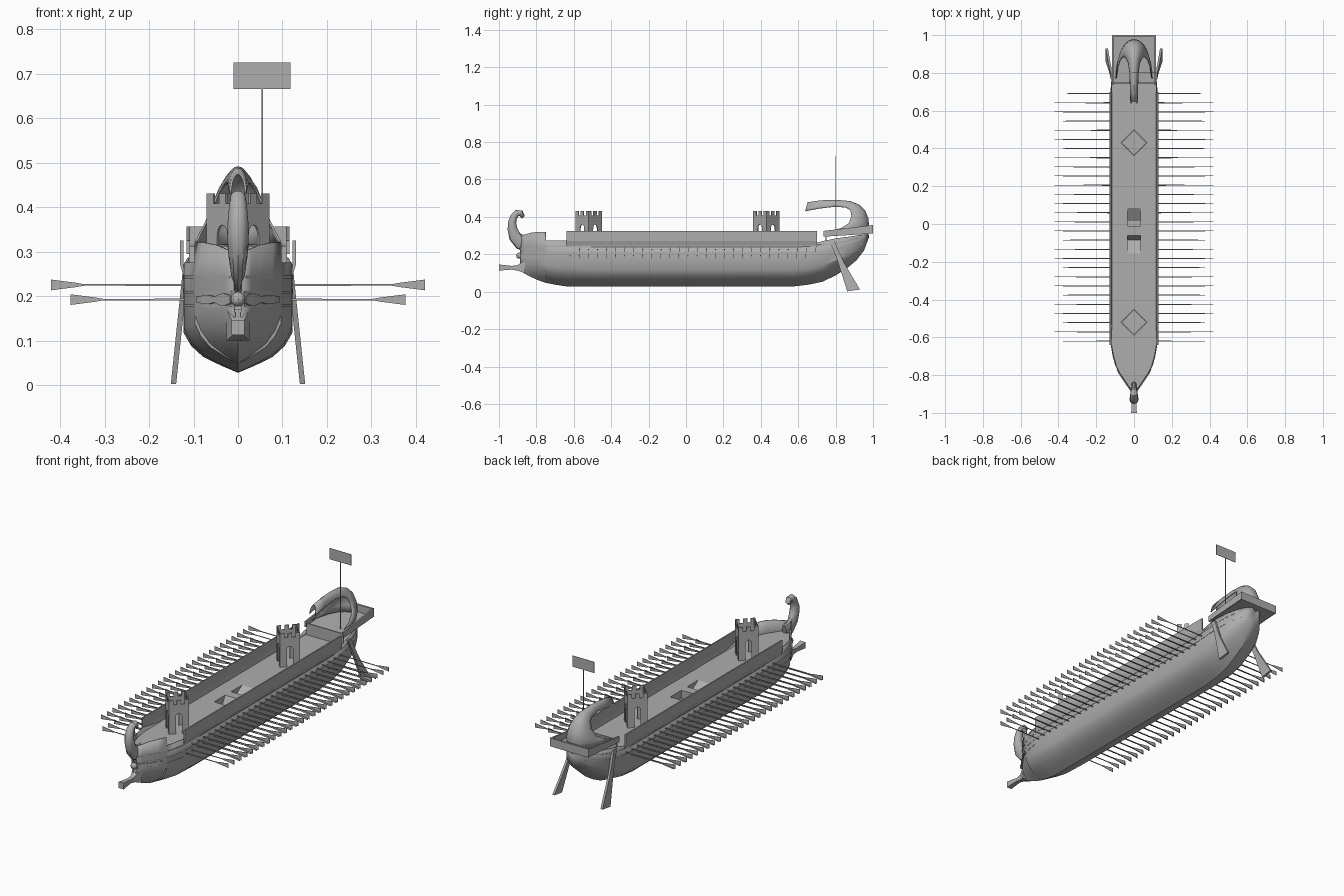
import bpy, bmesh, math
from mathutils import Vector

if "Cube" in bpy.data.objects:
    bpy.data.objects.remove(bpy.data.objects["Cube"])

GREY = bpy.data.materials.new("weathered_grey")
GREY.diffuse_color = (0.42, 0.42, 0.42, 1)
GREY.use_nodes = True
GREY.node_tree.nodes["Principled BSDF"].inputs["Base Color"].default_value = GREY.diffuse_color


def finish(name, bm, smooth=False, thick=0, mirror=False, fix=True):
    bmesh.ops.remove_doubles(bm, verts=bm.verts, dist=1e-5)
    if fix:
        bmesh.ops.recalc_face_normals(bm, faces=bm.faces)
    me = bpy.data.meshes.new(name)
    bm.to_mesh(me)
    bm.free()
    ob = bpy.data.objects.new(name, me)
    bpy.context.collection.objects.link(ob)
    me.materials.append(GREY)
    if thick:
        m = ob.modifiers.new("thickness", 'SOLIDIFY')
        m.thickness, m.offset = thick, 0
    if mirror:
        ob.modifiers.new("both_sides", 'MIRROR')
    if smooth:
        bpy.ops.object.select_all(action='DESELECT')
        ob.select_set(True)
        bpy.context.view_layer.objects.active = ob
        bpy.ops.object.shade_smooth_by_angle(angle=math.radians(32))
    return ob


def loft(bm, rings, closed=True, caps=True):
    vs = [[bm.verts.new(p) for p in r] for r in rings]
    n = len(rings[0])
    for a, b in zip(vs, vs[1:]):
        for i in range(n if closed else n - 1):
            j = (i + 1) % n
            bm.faces.new((a[i], a[j], b[j], b[i]))
    if closed and caps:
        bm.faces.new(vs[0])
        bm.faces.new(vs[-1])


def box(bm, x0, x1, y0, y1, z0, z1):
    loft(bm, [[(x0, y0, z), (x1, y0, z), (x1, y1, z), (x0, y1, z)] for z in (z0, z1)])


def prism(bm, pts, x0, x1):
    loft(bm, [[(x, y, z) for y, z in pts] for x in (x0, x1)])


# Hull stations: y, half beam, keel height, rail height
ST = [(-.885, .010, .118, .30), (-.86, .028, .098, .306), (-.83, .048, .082, .315),
      (-.79, .075, .064, .32), (-.75, .095, .050, .32), (-.749, .0955, .050, .275),
      (-.70, .109, .040, .275), (-.64, .119, .031, .275), (-.5, .12, .03, .25),
      (0, .12, .03, .25), (.57, .12, .03, .25), (.66, .12, .041, .25), (.73, .119, .056, .27),
      (.80, .112, .090, .285), (.86, .098, .128, .293), (.91, .076, .170, .300),
      (.95, .047, .222, .306), (.975, .012, .29, .312)]


def at(y, k):
    for a, b in zip(ST, ST[1:]):
        if a[0] <= y <= b[0]:
            t = (y - a[0]) / (b[0] - a[0])
            return a[k] + t * (b[k] - a[k])
    return ST[0][k] if y < 0 else ST[-1][k]


SX = (0, .30, .64, .86, 1, 1, 1)
SZ = (0, .07, .16, .27, .40, .70, 1)
rings = []
for y, w, k, top in ST:
    half = [(w * a, y, k + (top - k) * b) for a, b in zip(SX, SZ)]
    rings.append([(-x, yy, z) for x, yy, z in half[:0:-1]] + half)
bm = bmesh.new()
loft(bm, rings, closed=False)
finish("hull", bm, smooth=True, thick=.005)

# Deck with two hatch openings
HATCHES = ((-.155, -.06), (-.01, .085))
ys = sorted({s[0] for s in ST if s[0] < .92} | {v for h in HATCHES for v in h})
bm = bmesh.new()
for a, b in zip(ys, ys[1:]):
    def row(y):
        w = at(y, 1)
        return [(x, y, .25) for x in (-w, -min(.035, w * .5), min(.035, w * .5), w)]
    ra, rb = row(a), row(b)
    for i in range(3):
        if i == 1 and any(h[0] <= a and b <= h[1] for h in HATCHES):
            continue
        bm.faces.new([bm.verts.new(p) for p in (ra[i], ra[i + 1], rb[i + 1], rb[i])])
finish("deck", bm, fix=False)

# Hatch recesses: a ramp, a landing and two side walls
for name, prof in (("aft_hatch", [(.085, .25), (.015, .205), (-.01, .205), (-.01, .25)]),
                   ("fore_hatch", [(-.155, .25), (-.085, .205), (-.06, .25)])):
    bm = bmesh.new()
    loft(bm, [[(x, y, z) for y, z in prof] for x in (-.035, .035)], closed=False)
    for x in (-.035, .035):
        bm.faces.new([bm.verts.new((x, y, z)) for y, z in prof])
    finish(name, bm)

# Side bulwarks, flaring out slightly from the hull
bm = bmesh.new()
sec = [(.118, .243), (.122, .243), (.130, .27), (.130, .325), (.123, .325), (.123, .27)]
loft(bm, [[(x, y, z) for x, z in sec] for y in (-.64, .70)])
finish("bulwark", bm, mirror=True)


# Wales: raised strips that follow the hull side
def wale(name, y0, y1, height, tall, out=.004, n=40):
    bm = bmesh.new()
    rr = []
    for i in range(n + 1):
        y = y0 + (y1 - y0) * i / n
        w, z = at(y, 1), height(y)
        t = tall(y)
        rr.append([(w - .004, y, z - t), (w + out, y, z - t), (w + out, y, z + t), (w - .004, y, z + t)])
    loft(bm, rr)
    finish(name, bm, mirror=True)


def sheer(y):
    return max(0, y - .6) ** 2 * .42


wale("upper_wale", -.88, .955, lambda y: .243 + sheer(y), lambda y: .003)
wale("lower_wale", -.885, .94, lambda y: .208 + sheer(y), lambda y: .003)
wale("bow_wale", -.885, -.64, lambda y: .178, lambda y: .003)
# Scalloped wing ornament at the bow
wale("bow_wing", -.888, -.77, lambda y: .192,
     lambda y: .006 + .009 * abs(math.sin((y + .888) * 55)) * (1 - (y + .888) / .16), .008)

# Bow mask
bm = bmesh.new()
bmesh.ops.create_uvsphere(bm, u_segments=10, v_segments=6, radius=1)
for v in bm.verts:
    v.co = Vector((v.co.x * .017, v.co.y * .018 - .89, v.co.z * .017 + .193))
finish("bow_mask", bm, smooth=True)

# Ram: flared square beam blending into the stem
bm = bmesh.new()
loft(bm, [[(-w, y, a), (w, y, a), (w, y, b), (-w, y, b)] for y, w, a, b in
          ((-1, .015, .112, .146), (-.985, .014, .114, .144), (-.93, .011, .118, .138),
           (-.90, .012, .112, .142), (-.86, .026, .100, .17))])
finish("ram", bm)

# Curled prow: tapered oval tube; y, z, half width, half depth
CURL = [(-.845, .255, .012, .045), (-.885, .265, .018, .040), (-.915, .295, .022, .033),
        (-.928, .335, .024, .026), (-.930, .37, .023, .022), (-.920, .402, .020, .019),
        (-.902, .42, .018, .018), (-.882, .419, .017, .017), (-.874, .405, .014, .012),
        (-.882, .395, .008, .007)]
bm = bmesh.new()
rr = []
for i, (y, z, w, d) in enumerate(CURL):
    p, q = CURL[max(i - 1, 0)], CURL[min(i + 1, len(CURL) - 1)]
    t = Vector((q[0] - p[0], q[1] - p[1])).normalized()
    rr.append([(w * math.cos(u), y - t.y * d * math.sin(u), z + t.x * d * math.sin(u))
               for u in (k * math.tau / 12 for k in range(12))])
loft(bm, rr)
finish("curled_prow", bm, smooth=True)

# Stern gallery: open tray with sloping sides
bm = bmesh.new()
for s in (-1, 1):
    prism(bm, [(.735, .295), (1, .312), (1, .356), (.735, .325)], s * .108, s * .116)
prism(bm, [(.99, .312), (1, .312), (1, .356), (.99, .356)], -.11, .11)
prism(bm, [(.75, .295), (1, .311), (1, .317), (.75, .302)], -.11, .11)
prism(bm, [(.745, .25), (.752, .25), (.752, .312), (.745, .312)], -.11, .11)
finish("stern_gallery", bm)

# Stern shell ornament: spine (y, z) and side edge (x, y, z)
FAN = [(.968, .315, .095, .77, .322), (.977, .35, .085, .83, .34), (.973, .39, .072, .87, .365),
       (.955, .435, .055, .885, .405), (.925, .463, .042, .878, .435), (.88, .482, .03, .855, .45),
       (.80, .489, .022, .80, .455), (.72, .486, .019, .71, .444), (.65, .476, .017, .637, .43)]
bm = bmesh.new()
rr = []
for y, z, ex, ey, ez in FAN:
    ring = []
    for k in range(-5, 6):
        a = k / 5 * math.pi / 2
        f = 1 - math.cos(a)
        ring.append((ex * math.sin(a), y + (ey - y) * f, z + (ez - z) * f))
    rr.append(ring)
loft(bm, rr, closed=False)
finish("stern_ornament", bm, smooth=True, thick=.005)

# Standard: pole and plain flag
bm = bmesh.new()
box(bm, .0525, .0565, .798, .802, .295, .668)
finish("flag_pole", bm)
bm = bmesh.new()
box(bm, -.01, .118, .799, .801, .665, .725)
finish("flag", bm)

# Turrets set diagonally: walls with arched doorways and battlements
S, T = .050, .005


def turret(name, cy):
    bm = bmesh.new()
    arch = [(.016 * math.cos(a), .338 + .022 * math.sin(a)) for a in
            (math.pi * k / 6 for k in range(7))]
    for q in range(4):
        start = len(bm.verts)
        for s in (-1, 1):
            box(bm, min(s * .016, s * S), max(s * .016, s * S), -S, -S + T, .25, .338)
        for a, b in zip(arch, arch[1:]):
            loft(bm, [[(a[0], y, a[1]), (b[0], y, b[1]), (b[0], y, .385), (a[0], y, .385)]
                      for y in (-S, -S + T)])
        for s in (-1, 1):
            box(bm, min(s * .016, s * S), max(s * .016, s * S), -S, -S + T, .338, .385)
        box(bm, -S, S, -S, -S + T, .385, .408)
        for a, b in ((-S, -.028), (-.011, .011), (.028, S)):
            box(bm, a, b, -S, -S + T, .408, .431)
        bm.verts.ensure_lookup_table()
        ang = math.pi / 4 + q * math.pi / 2
        c, s = math.cos(ang), math.sin(ang)
        for v in bm.verts[start:]:
            x, y, z = v.co
            v.co = (x * c - y * s, x * s + y * c + cy, z)
    finish(name, bm)


turret("fore_turret", -.52)
turret("aft_turret", .43)


# Rowing oars in two banks
def oars(name, z, tip, y0, count):
    bm = bmesh.new()
    for i in range(count):
        y = y0 + i * .0485
        sect = [(.105, .0022, .0022), (tip - .075, .0016, .0016), (tip - .055, .005, .001), (tip, .012, .001)]
        loft(bm, [[(x, y - t, z - h), (x, y + t, z - h), (x, y + t, z + h), (x, y - t, z + h)]
                  for x, h, t in sect])
    finish(name, bm, mirror=True)


oars("upper_oars", .225, .42, -.57, 27)
oars("lower_oars", .192, .377, -.62, 27)

# Steering oars: splayed blades on both quarters
BLADE = [(.765, .272), (.795, .272), (.815, .22), (.845, .155), (.93, .012), (.862, .002), (.815, .15), (.79, .22)]
bm = bmesh.new()
loft(bm, [[(.119 + (.25 - z) * .105 + o, y, z) for y, z in BLADE] for o in (-.006, .006)])
finish("steering_oar", bm, mirror=True)
